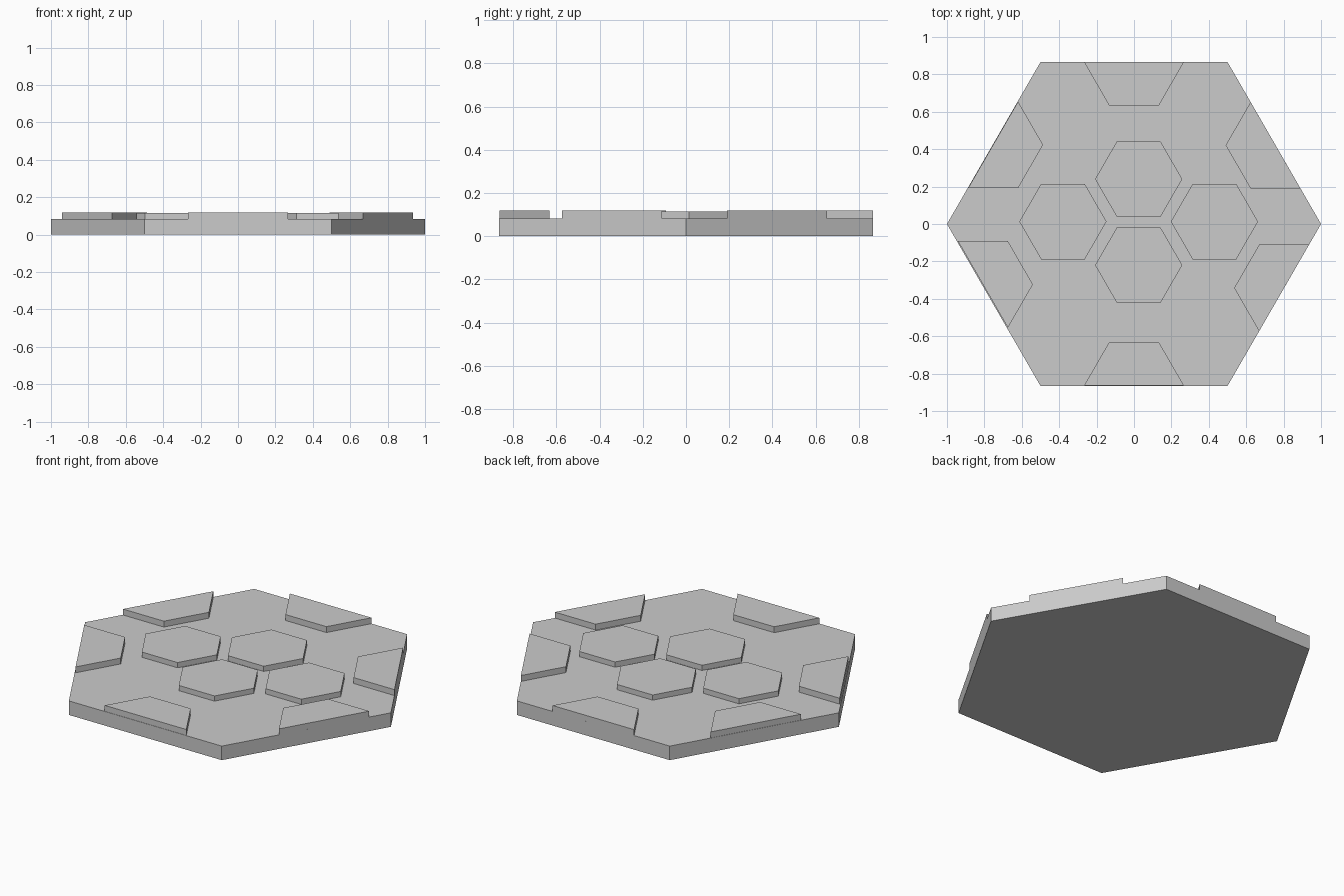
import bpy, bmesh
from math import cos, sin, radians

if "Cube" in bpy.data.objects:
    bpy.data.objects.remove(bpy.data.objects["Cube"])

BASE_TOP = 0.083
EDGE_TOP = 0.118
INNER_TOP = 0.114


def prism(name, profile, z0, z1):
    """Extrude a counter-clockwise profile from z0 to z1."""
    bm = bmesh.new()
    face = bm.faces.new([bm.verts.new((x, y, z0)) for x, y in profile])
    ext = bmesh.ops.extrude_face_region(bm, geom=[face], use_keep_orig=True)
    verts = [v for v in ext["geom"] if isinstance(v, bmesh.types.BMVert)]
    bmesh.ops.translate(bm, verts=verts, vec=(0, 0, z1 - z0))
    bmesh.ops.recalc_face_normals(bm, faces=bm.faces)
    mesh = bpy.data.meshes.new(name)
    bm.to_mesh(mesh)
    bm.free()
    obj = bpy.data.objects.new(name, mesh)
    bpy.context.collection.objects.link(obj)
    return obj


def hex_arc(cx, cy, r, start, count):
    """Consecutive corners of a hexagon, beginning at an angle in degrees."""
    return [(cx + r * cos(radians(start + 60 * i)),
             cy + r * sin(radians(start + 60 * i))) for i in range(count)]


# Hexagonal slab
prism("base_slab", hex_arc(0, 0, 1, 0, 6), 0, BASE_TOP)

# Four full stepping tiles around the middle
for i, (x, y) in enumerate([(0.025, 0.24), (0.025, -0.22), (-0.38, 0.013), (0.43, 0.013)]):
    prism(f"inner_tile_{i + 1}", hex_arc(x, y, 0.233, 0, 6), BASE_TOP, INNER_TOP)

# Half tiles cut off by the slab edges: edge direction, shift along edge, inset
edge_tiles = [(30, -0.014, 0), (90, 0, 0), (150, 0.01, 0.002),
              (210, -0.124, 0.005), (270, 0, 0.002), (330, 0.105, 0)]
for i, (ang, shift, inset) in enumerate(edge_tiles):
    a = radians(ang)
    d = 0.866 - inset
    x, y = d * cos(a) - shift * sin(a), d * sin(a) + shift * cos(a)
    prism(f"edge_tile_{i + 1}", hex_arc(x, y, 0.267, ang + 90, 4), BASE_TOP, EDGE_TOP)
